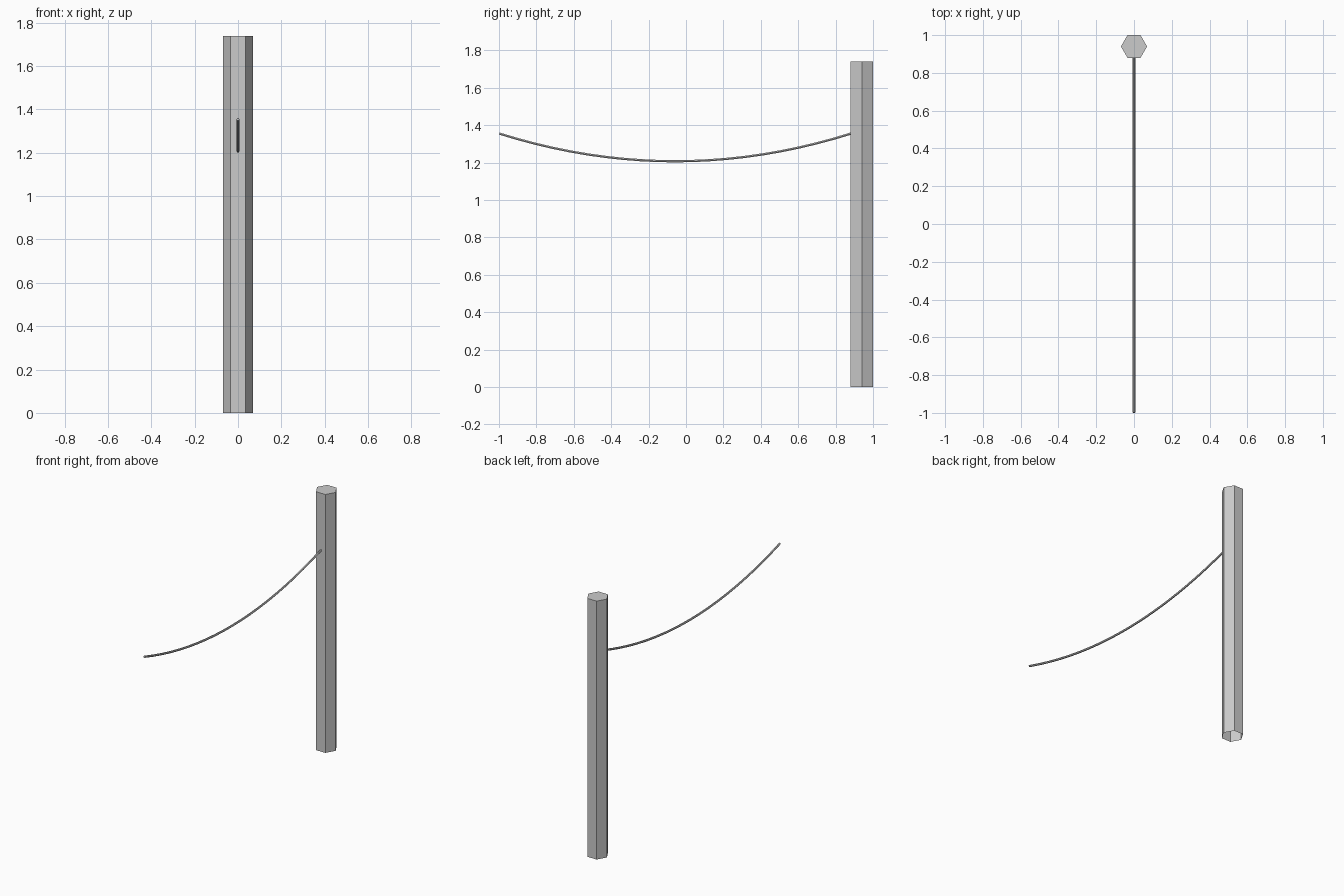
import bpy, bmesh, math

if "Cube" in bpy.data.objects:
    bpy.data.objects.remove(bpy.data.objects["Cube"])

HEIGHT, POST_Y, APOTHEM = 1.74, 0.94, 0.06

# Hexagonal post, capped on top and open underneath
bpy.ops.mesh.primitive_cylinder_add(
    vertices=6, radius=APOTHEM / math.cos(math.pi / 6), depth=HEIGHT,
    location=(0, POST_Y, HEIGHT / 2), rotation=(0, 0, math.pi / 6))
post = bpy.context.object
post.name = "post"
bpy.ops.object.transform_apply(location=True, rotation=True, scale=True)
bm = bmesh.new()
bm.from_mesh(post.data)
bottom = [f for f in bm.faces if f.normal.z < -0.9]
bmesh.ops.delete(bm, geom=bottom, context='FACES_ONLY')
bm.to_mesh(post.data)
bm.free()

# Sagging cable swept along a shallow parabola
Y0, Y1, LOW, SAG, STEPS = -0.998, 0.882, 1.207, 0.148, 20
path = bpy.data.curves.new("cable", 'CURVE')
path.dimensions = '3D'
path.bevel_depth = 0.007
path.bevel_resolution = 1
path.use_fill_caps = True
spline = path.splines.new('POLY')
spline.points.add(STEPS)
for i, p in enumerate(spline.points):
    t = 2 * i / STEPS - 1
    p.co = (0, Y0 + (Y1 - Y0) * i / STEPS, LOW + SAG * t * t, 1)
cable = bpy.data.objects.new("cable", path)
bpy.context.collection.objects.link(cable)

# Turn the cable into a mesh with flat faces
bpy.ops.object.select_all(action='DESELECT')
cable.select_set(True)
bpy.context.view_layer.objects.active = cable
bpy.ops.object.convert(target='MESH')
bpy.ops.object.shade_smooth_by_angle()
